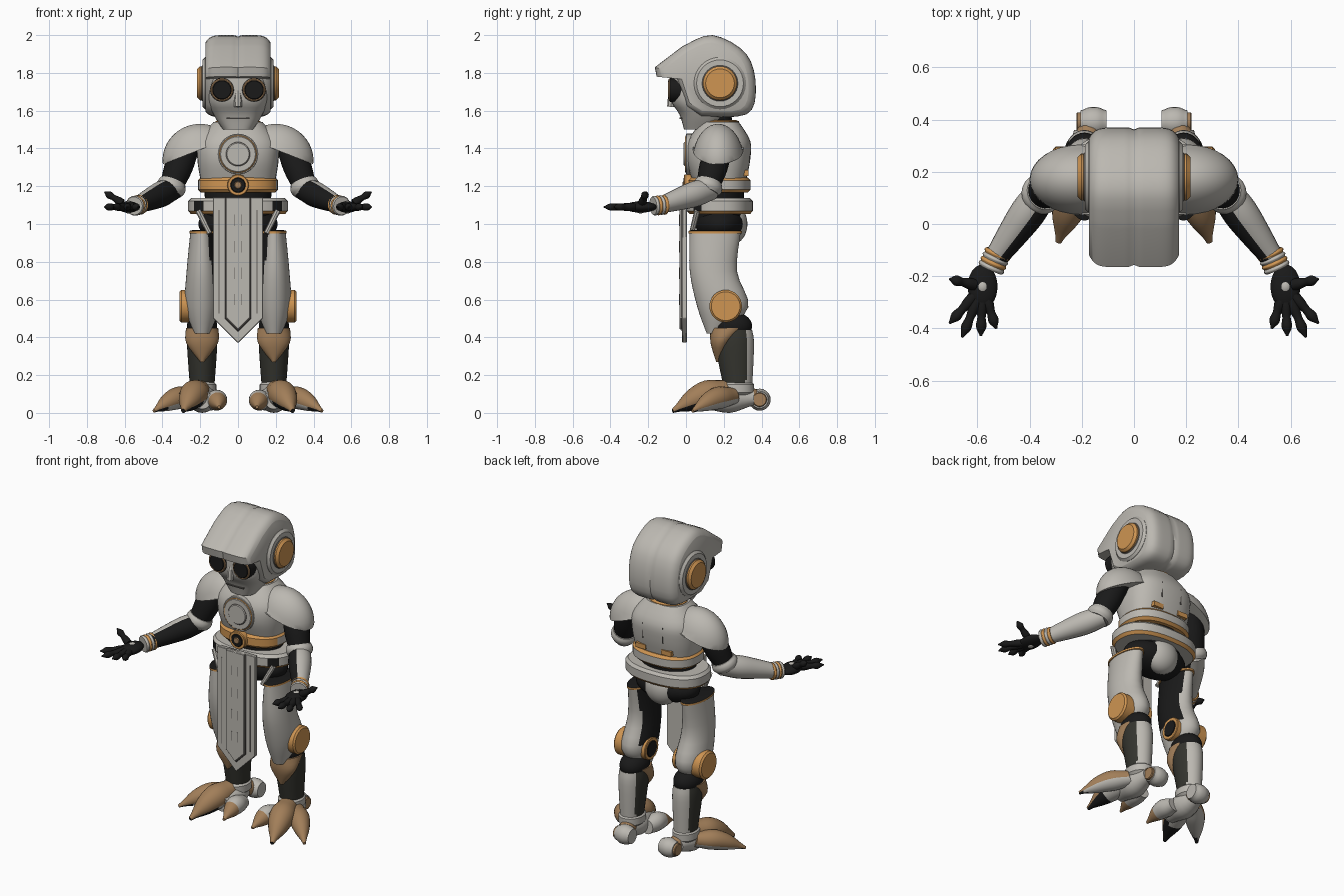
import bpy, bmesh, math
from mathutils import Vector, Matrix

cube = bpy.data.objects.get("Cube")
if cube:
    bpy.data.objects.remove(cube, do_unlink=True)


def material(name, *rgb):
    mat = bpy.data.materials.new(name)
    mat.use_nodes = True
    mat.diffuse_color = (*rgb, 1)
    mat.node_tree.nodes["Principled BSDF"].inputs["Base Color"].default_value = (*rgb, 1)
    return mat


GREY = material("worn grey plating", .5, .48, .44)
ORANGE = material("copper orange", .62, .3, .085)
BROWN = material("dull bronze", .36, .21, .1)
BLACK = material("joint black", .01, .01, .01)
OLIVE = material("dark olive", .035, .035, .028)
LINE = material("engraved line grey", .12, .11, .1)

# Anchor points of the left limbs, and the two directions plates face
SHOULDER, ELBOW = Vector((.27, .18, 1.42)), Vector((.36, .11, 1.18))
WRIST, PALM = Vector((.53, -.13, 1.1)), Vector((.58, -.24, 1.09))
HEEL = Vector((.16, .39, .07))
LEG = .19
FRONT, SIDE = Vector((0, -1, 0)), Vector((1, 0, 0))
made = []


def finish(name, bm, mats, rule=None, mirror=False, bevel=0):
    """Turn a bmesh into an object; rule(centre, normal) picks the material."""
    bmesh.ops.recalc_face_normals(bm, faces=bm.faces)
    if rule:
        for face in bm.faces:
            face.material_index = int(rule(face.calc_center_median(), face.normal))
    mesh = bpy.data.meshes.new(name)
    bm.to_mesh(mesh)
    bm.free()
    for mat in mats if isinstance(mats, list) else [mats]:
        mesh.materials.append(mat)
    part = bpy.data.objects.new(name, mesh)
    bpy.context.scene.collection.objects.link(part)
    if bevel:
        part.modifiers.new("soft edges", "BEVEL").width = bevel
    if mirror:
        part.modifiers.new("mirror", "MIRROR")
    made.append(part)


def skin(name, rings, mats, **options):
    """Join matching rings with quads and cap both ends."""
    bm = bmesh.new()
    rows = [[bm.verts.new(point) for point in ring] for ring in rings]
    for low, high in zip(rows, rows[1:]):
        for i in range(len(low)):
            bm.faces.new((low[i - 1], low[i], high[i], high[i - 1]))
    bm.faces.new(rows[0])
    bm.faces.new(rows[-1])
    finish(name, bm, mats, **options)


def smooth(keys, steps=4):
    """Pass a soft curve through a few key tuples."""
    keys = [Vector(key) for key in keys]
    padded = [keys[0], *keys, keys[-1]]
    curve = []
    for a, b, c, d in zip(padded, padded[1:], padded[2:], padded[3:]):
        for i in range(steps):
            t = i / steps
            bend = (a * 2 - b * 5 + c * 4 - d) * t + (b * 3 - a - c * 3 + d) * t * t
            curve.append(b + (c - a + bend) * t / 2)
    return curve + [keys[-1]]


def circle(sides):
    turns = [math.tau * i / sides for i in range(sides)]
    return [(math.cos(a), math.sin(a)) for a in turns]


def loft(name, keys, mats, x=0, power=2, steps=4, **options):
    """Stack rounded sections: height, half width, front y, back y."""
    def square(value):
        return math.copysign(abs(value) ** (2 / power), value)
    rings = [[(x + wide * square(c), (front + back + (back - front) * square(s)) / 2, z)
              for c, s in circle(36)] for z, wide, front, back in smooth(keys, steps)]
    skin(name, rings, mats, **options)


def band(name, z, height, wide, front, back, mats, **options):
    """A belt with softened upper and lower rims."""
    rows = []
    for level, inset in ((-.5, .015), (-.3, 0), (.3, 0), (.5, .015)):
        rows.append((z + height * level, wide - inset, front + inset, back - inset))
    loft(name, rows, mats, steps=1, **options)


def sweep(name, keys, mats, sides=20, **options):
    """Carry a circle along points with radii, kept above the floor."""
    along = (keys[-1][0] - keys[0][0]).normalized()
    across = along.cross(SIDE if abs(along.z) > .8 else Vector((0, 0, 1))).normalized()
    up = across.cross(along)
    rings = []
    for centre, radius in keys:
        ring = [centre + (across * c + up * s) * radius for c, s in circle(sides)]
        rings.append([(p.x, p.y, max(p.z, 0)) for p in ring])
    skin(name, rings, mats, **options)


def limb(name, start, end, radii, mats, span=(0, 1), **options):
    """A straight tapered tube over part of the line from start to end."""
    a, b = (start.lerp(end, t) for t in span)
    curve = smooth([(r, 0) for r in radii])
    sweep(name, [(a.lerp(b, i / (len(curve) - 1)), r.x) for i, r in enumerate(curve)], mats, **options)


def medallion(name, base, axis, depth, layers, step=.004, **options):
    """Nested discs, each standing a little further out."""
    base = Vector(base)
    for i, (part, radius, mat) in enumerate(layers):
        top = base + axis * (depth + i * step)
        keys = [(base, radius), (top - axis * step, radius), (top, radius - step)]
        sweep(name + "_" + part, keys, mat, sides=32, **options)


def ball(name, centre, radii, mats, floor=-1, slope=0, **options):
    """An ellipsoid, optionally cut by a floor that drops towards the side."""
    bm = bmesh.new()
    bmesh.ops.create_uvsphere(bm, u_segments=32, v_segments=20, radius=1)
    for v in bm.verts:
        v.co.z = max(v.co.z, floor - slope * v.co.x)
    bm.transform(Matrix.LocRotScale(Vector(centre), None, Vector(radii)))
    finish(name, bm, mats, **options)


def box(name, centre, size, mats, **options):
    bm = bmesh.new()
    bmesh.ops.create_cube(bm, size=1)
    bm.transform(Matrix.LocRotScale(Vector(centre), None, Vector(size)))
    finish(name, bm, mats, **options)


# Helmet: one side profile repeated across the width, with a centre groove
arc = smooth([(.08, 1.57), (.32, 1.58), (.37, 1.72), (.32, 1.9), (.14, 2), (-.02, 1.94)])
profile = arc + [Vector(p) for p in ((-.165, 1.83), (-.155, 1.78), (-.05, 1.77), (0, 1.62))]
middle = Vector((.12, 1.75))
layers = []
for i in range(-14, 15):
    side = math.sin(i / 14 * math.pi / 2)
    scale = 1 - .16 * abs(side) ** 8 - .03 * math.exp(-abs(side) * 20)
    outline = [middle + (p - middle) * scale for p in profile]
    layers.append([(side * .172, p.x, p.y) for p in outline])
skin("helmet", layers, GREY)

# Face, eyes, ears and neck
loft("face", [(1.5, .08, -.01, .16), (1.58, .13, -.035, .2), (1.66, .16, -.08, .2), (1.8, .16, -.08, .2)],
     GREY, power=2.8)
limb("nose", Vector((0, -.07, 1.72)), Vector((0, -.08, 1.62)), (.01, .02, .02), GREY, sides=8)
box("mouth", (0, 0, 1.56), (.12, .07, .006), LINE)
medallion("eye", (.085, .03, 1.71), FRONT, .118,
          [("casing", .063, BLACK), ("rim", .06, BROWN), ("lens", .051, BLACK)], mirror=True)
medallion("ear", (.1, .18, 1.745), SIDE, .088,
          [("mount", .138, GREY), ("groove", .095, LINE), ("cap", .09, ORANGE)], step=.014, mirror=True)
limb("neck", Vector((0, .17, 1.45)), Vector((0, .15, 1.62)), (.085, .085), BLACK)

# Torso with chest emblem and back plates
loft("chest", [(1.24, .2, .03, .32), (1.34, .215, 0, .34), (1.44, .21, .01, .34), (1.54, .13, .08, .28)],
     GREY, power=2.6)
band("collar", 1.535, .03, .12, .08, .28, ORANGE)
medallion("chest", (0, .05, 1.37), FRONT, .05,
          [("plate", .108, GREY), ("ring", .1, ORANGE), ("emblem", .095, GREY),
           ("groove", .064, LINE), ("centre", .061, GREY)], step=.003)
box("back_patch", (.09, .317, 1.27), (.07, .03, .03), ORANGE, mirror=True)
box("back_seam", (.07, .32, 1.38), (.006, .04, .1), LINE, mirror=True)

# Belt, waist and hips
loft("waist", [(1, .17, .05, .3), (1.24, .18, .04, .31)], BLACK)
band("belt", 1.206, .08, .212, .012, .342, [GREY, ORANGE], power=2.4,
     rule=lambda c, n: c.y < .1 or abs(c.z - 1.206) > .03)
medallion("buckle", (0, .05, 1.206), FRONT, .06,
          [("rim", .057, ORANGE), ("groove", .04, BLACK), ("centre", .02, BROWN)])


def ring_colour(c, n):
    if abs(n.z) < .9 and c.z < 1.07:
        return 1
    return 2 if c.y < .1 and .17 < abs(c.x) < .24 and abs(n.z) < .1 else 0


band("hip_ring", 1.095, .085, .264, .004, .354, [GREY, ORANGE, BLACK], power=2.4, rule=ring_colour)
ball("pelvis", (0, .18, 1), (.21, .13, .1), BLACK)
ball("rump", (0, .24, 1), (.11, .085, .11), GREY)


# Hanging cloth panel: stacked pointed banners
def banner(name, half, tip, front, mat, top=1.14):
    outline = [(0, tip), (half, tip + half), (half, top), (-half, top), (-half, tip + half)]
    skin(name, [[(x, y, z) for x, z in outline] for y in (front, .004)], mat, bevel=.003)


banner("tabard", .133, .37, -.02, GREY)
banner("tabard_groove", .07, .43, -.024, LINE)
banner("tabard_centre", .064, .44, -.034, GREY)
box("tabard_side_line", (.1, -.018, .8), (.004, .008, .55), LINE, mirror=True)
for k in range(4):
    box("panel_engraving", (.02, -.033, .6 + k * .14), (.004, .006, .06), LINE, mirror=True)

# Shoulders, arms and hands
ball("shoulder_pad", (.2, .17, 1.335), (.2, .135, .195), GREY, floor=.3, slope=.4, mirror=True)
limb("upper_arm", SHOULDER, ELBOW, (.07, .075, .06), BLACK, mirror=True)
limb("elbow_cuff", SHOULDER, ELBOW, (.07, .078, .078, .068), GREY, span=(.82, 1.05), mirror=True)
limb("forearm", ELBOW, WRIST, (.06, .068, .058, .045), [GREY, BLACK], span=(-.1, 1), mirror=True,
     rule=lambda c, n: n.dot(Vector((-.8, -.6, 0))) > .3)
for k, mat in enumerate((ORANGE, GREY, ORANGE, GREY)):
    limb("wrist_band", WRIST, PALM, (.048, .053, .048), mat, span=(k * .15 - .2, k * .15 - .05), mirror=True)
ball("palm", PALM, (.057, .085, .03), BLACK, mirror=True)
ball("palm_pad", PALM, (.03, .035, .034), GREY, mirror=True)
for k in range(5):
    thumb = k == 4
    turn = math.radians(13 if thumb else -48 - 20 * k)
    reach = .13 if thumb else .21 - .02 * abs(k - 1)
    tip = PALM + Vector((math.cos(turn), math.sin(turn), 0)) * reach
    tip.z += .08 if thumb else 0
    limb("thumb" if thumb else "finger", PALM, tip, (.022, .021, .016, .02, .004), BLACK,
         span=(.25, 1), sides=10, mirror=True)

# Legs
limb("hip_strut", Vector((.21, .06, 1.07)), Vector((.15, .03, .95)), (.016, .014), GREY, sides=8, mirror=True)
band("thigh_trim", .957, .02, .068, .013, .297, [ORANGE, BLACK], x=LEG, mirror=True,
     rule=lambda c, n: n.z > .5)
loft("thigh", [(.96, .062, .02, .29), (.75, .082, .02, .27), (.56, .09, .06, .33), (.42, .04, .11, .19)],
     [GREY, BLACK], x=LEG, mirror=True, rule=lambda c, n: n.x < -.75 and c.z > .6)
medallion("outer_knee", (LEG, .21, .565), SIDE, .12, [("cap", .086, ORANGE)], step=.01, mirror=True)
medallion("inner_knee", (LEG, .21, .565), -SIDE, .095,
          [("cap", .07, ORANGE), ("hub", .05, BLACK)], mirror=True)
ball("knee_joint", (LEG, .245, .46), (.08, .105, .075), BLACK, mirror=True)
loft("shin", [(.44, .075, .16, .35), (.36, .08, .155, .36), (.13, .064, .2, .35)], [OLIVE, GREY],
     x=LEG, mirror=True, rule=lambda c, n: n.y > .5)
loft("knee_guard", [(.45, .085, .13, .33), (.37, .084, .13, .24), (.27, .01, .16, .19)],
     BROWN, x=LEG, mirror=True)
band("ankle_cuff", .13, .07, .075, .18, .36, GREY, x=LEG, mirror=True)


# Feet: clawed toes with grey soles and dark tips, and a round heel
def toe(name, start, tip, radius, mats, rule):
    a, b = Vector(start), Vector(tip)
    widths = smooth([(w * radius, 0) for w in (.75, 1, .75, .15)])
    keys = []
    for i, w in enumerate(widths):
        t = i / (len(widths) - 1)
        arch = Vector((0, 0, math.sin(t * math.pi) * .02))
        keys.append((a.lerp(b, t) + arch, w.x))
    sweep(name, keys, mats, rule=rule, mirror=True)


def claw(c, n):
    if n.z > -.3:
        return 0
    return 1 if c.y < .07 else 2


limb("foot", Vector((LEG, .36, .08)), Vector((LEG, .1, .07)), (.04, .075, .05), GREY, mirror=True)
toe("middle_toe", (.2, .22, .12), (.29, -.07, .01), .075, [BROWN, BLACK, GREY], claw)
toe("outer_toe", (.24, .25, .09), (.445, .035, .01), .06, [BROWN, BLACK, GREY], claw)
toe("inner_toe", (.12, .22, .06), (.1, 0, .03), .056, [GREY, BROWN], lambda c, n: c.y < .09)
limb("heel_link", Vector((LEG, .3, .1)), HEEL, (.05, .045), BROWN, mirror=True)
limb("heel", HEEL - SIDE * .055, HEEL + SIDE * .045, (.045, .057, .057, .045), GREY, mirror=True)
medallion("heel", HEEL, SIDE, .06, [("cap", .038, BROWN)], mirror=True)

# Smooth shading that keeps creases
bpy.ops.object.select_all(action="DESELECT")
for part in made:
    part.select_set(True)
bpy.context.view_layer.objects.active = made[0]
bpy.ops.object.shade_smooth_by_angle(angle=math.radians(38))
